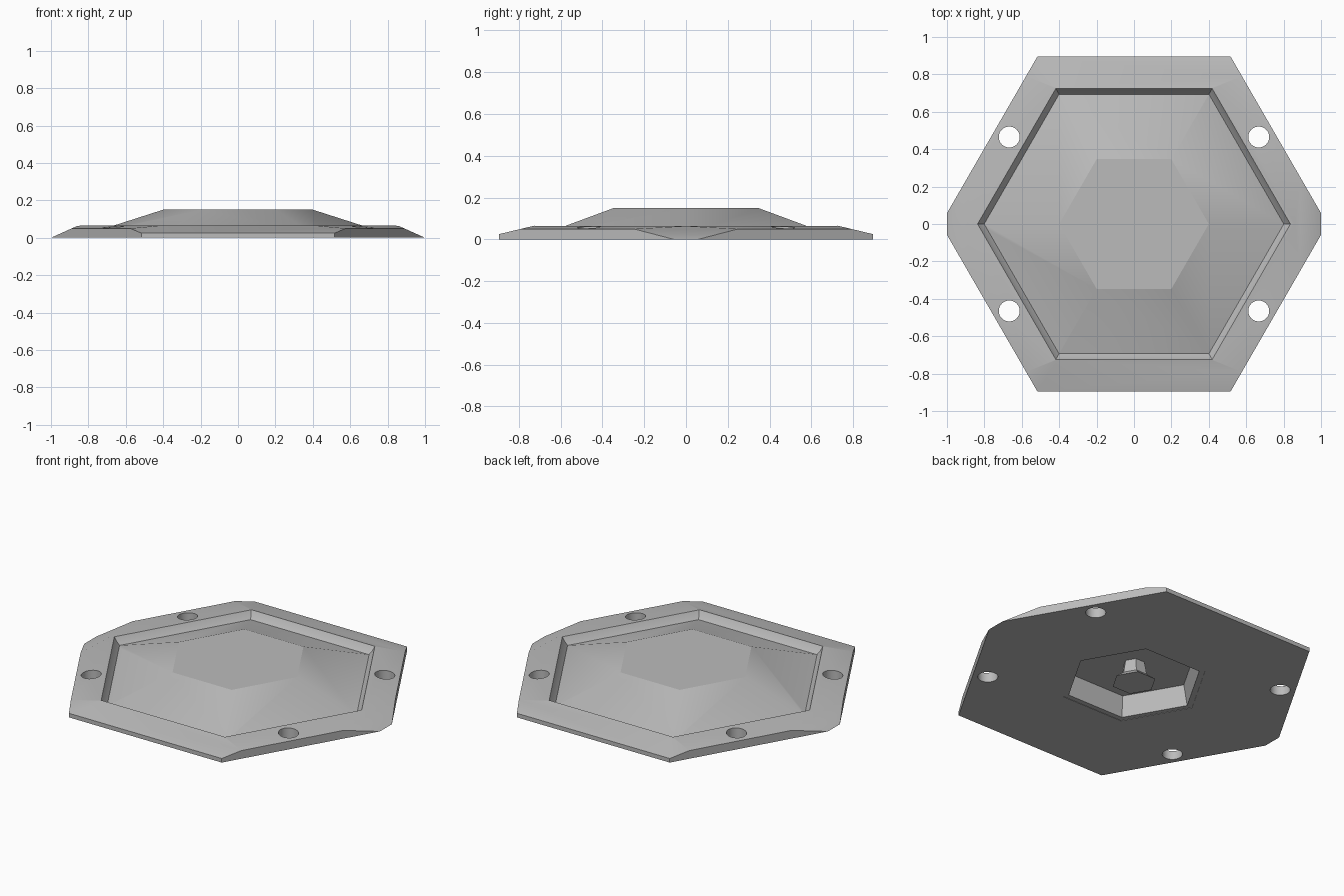
import bpy, bmesh, math
from mathutils import Vector

if "Cube" in bpy.data.objects:
    bpy.data.objects.remove(bpy.data.objects["Cube"])

grey = bpy.data.materials.new("metal_grey")
grey.use_nodes = True
colour = (0.5, 0.5, 0.5, 1)
grey.diffuse_color = colour
grey.node_tree.nodes["Principled BSDF"].inputs["Base Color"].default_value = colour


def finish(bm, name):
    bmesh.ops.recalc_face_normals(bm, faces=bm.faces)
    mesh = bpy.data.meshes.new(name)
    bm.to_mesh(mesh)
    bm.free()
    mesh.materials.append(grey)
    obj = bpy.data.objects.new(name, mesh)
    bpy.context.collection.objects.link(obj)
    return obj


def loft(name, rings, sides=6, centre=(0, 0)):
    """Solid through stacked polygons, each given as (corner radius, height)."""
    bm = bmesh.new()
    loops = []
    for r, z in rings:
        angles = [math.tau * i / sides for i in range(sides)]
        loops.append([bm.verts.new((centre[0] + r * math.cos(a),
                                    centre[1] + r * math.sin(a), z)) for a in angles])
    bm.faces.new(loops[0])
    bm.faces.new(loops[-1])
    for low, high in zip(loops, loops[1:]):
        for i in range(sides):
            j = (i + 1) % sides
            bm.faces.new((low[i], low[j], high[j], high[i]))
    return finish(bm, name)


def combine(target, tool, operation):
    mod = target.modifiers.new(operation, 'BOOLEAN')
    mod.operation = operation
    mod.solver = 'EXACT'
    mod.object = tool
    bpy.context.view_layer.objects.active = target
    bpy.ops.object.modifier_apply(modifier=mod.name)
    bpy.data.objects.remove(tool)


def slice_off(bm, point, normal):
    geom = bm.verts[:] + bm.edges[:] + bm.faces[:]
    cut = bmesh.ops.bisect_plane(bm, geom=geom, plane_co=point, plane_no=normal,
                                 clear_outer=True, dist=1e-6)
    edges = [e for e in cut["geom_cut"] if isinstance(e, bmesh.types.BMEdge)]
    bmesh.ops.holes_fill(bm, edges=edges)


# Base plate: a block sliced to a hexagon with sloping rim and end chamfers
APOTHEM = 0.895
bm = bmesh.new()
bmesh.ops.create_cube(bm, size=3)
bmesh.ops.translate(bm, verts=bm.verts, vec=(0, 0, 1.5))
for i in range(6):
    a = math.radians(30 + 60 * i)
    out = Vector((math.cos(a), math.sin(a), 0))
    slice_off(bm, out * APOTHEM, out)
    straight = i in (1, 4)
    height, slope = (0.025, 0.24) if straight else (0.05, 0.088)
    slice_off(bm, out * APOTHEM + Vector((0, 0, height)), out * slope + Vector((0, 0, 1)))
for s in (-1, 1):
    slice_off(bm, (s, 0, 0), (s * 0.45, 0, 1))
plate = finish(bm, "cover_plate")

# Sunken groove around the raised centre
combine(plate, loft("groove_cutter", [(0.80, 0.02), (0.805, 0.027), (0.82, 0.04),
                                      (0.837, 0.066), (0.85, 0.2)]), 'DIFFERENCE')
combine(plate, loft("raised_centre", [(0.835, 0.0105), (0.4, 0.15)]), 'UNION')

# Underside recess with a shallow step around it
combine(plate, loft("step_cutter", [(0.42, -0.1), (0.42, 0.002)]), 'DIFFERENCE')
combine(plate, loft("recess_cutter", [(0.385, -0.1), (0.385, 0), (0.36, 0.125)]), 'DIFFERENCE')

# Four bolt holes
for x in (-0.667, 0.667):
    for y in (-0.465, 0.465):
        combine(plate, loft("hole_cutter", [(0.056, -0.1), (0.056, 0.2)], 32, (x, y)),
                'DIFFERENCE')

# Flared post inside the recess
post = loft("underside_post", [(0.125, 0.005), (0.075, 0.045), (0.06, 0.13)])

# Smooth the gentle slopes, keep the crisp edges
bpy.ops.object.select_all(action='DESELECT')
plate.select_set(True)
bpy.context.view_layer.objects.active = plate
bpy.ops.object.shade_smooth_by_angle(angle=math.radians(20.1))
